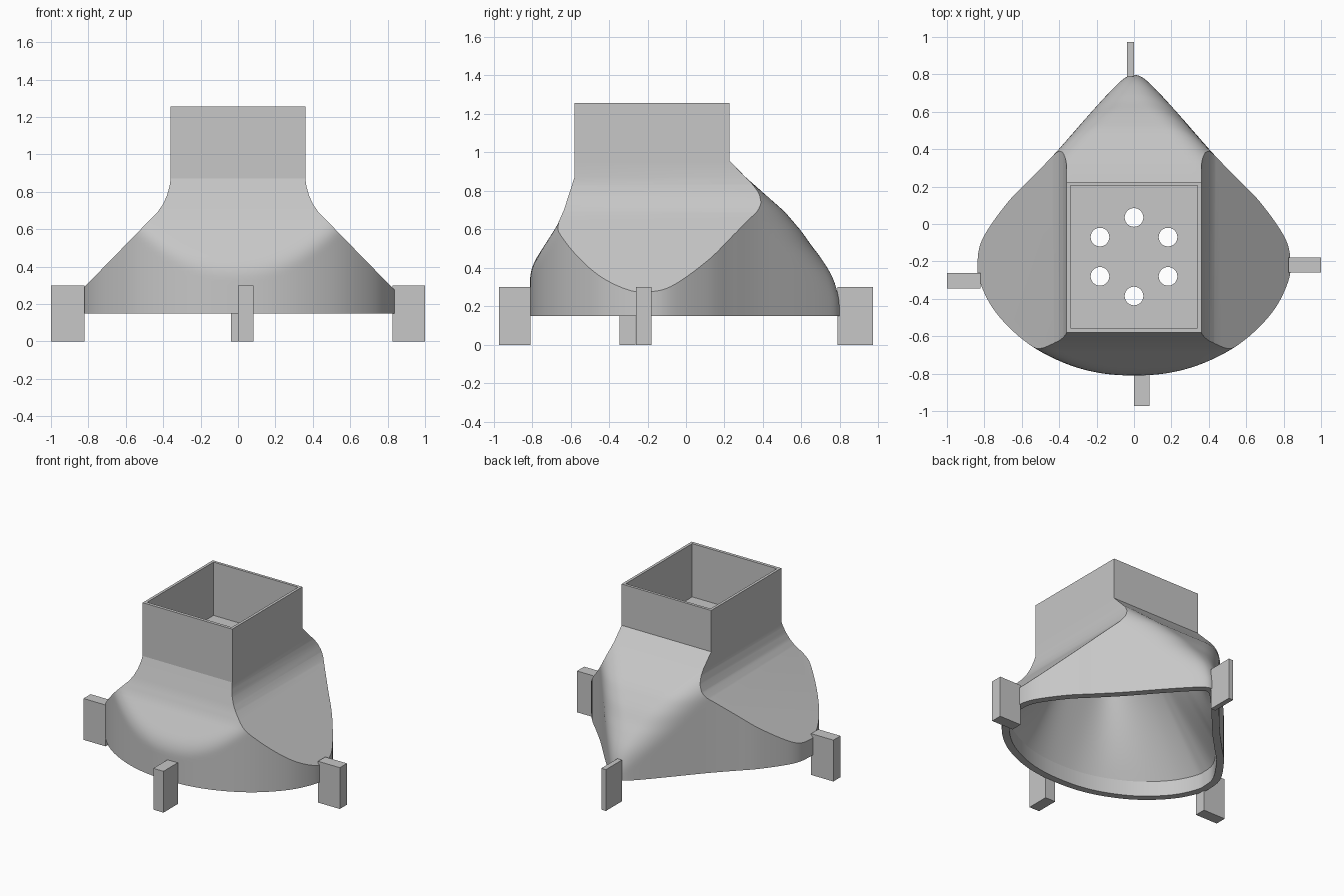
import bpy, bmesh, math
from mathutils import Vector

if "Cube" in bpy.data.objects:
    bpy.data.objects.remove(bpy.data.objects["Cube"], do_unlink=True)

# One flat grey material
tone = (0.57, 0.57, 0.57, 1)
grey = bpy.data.materials.new("plain_grey")
grey.use_nodes = True
grey.diffuse_color = tone
grey.node_tree.nodes["Principled BSDF"].inputs["Base Color"].default_value = tone


def loft(name, rings):
    """Skin a list of closed 3D rings with equal point counts and cap both ends."""
    bm = bmesh.new()
    rows = [[bm.verts.new(p) for p in ring] for ring in rings]
    bm.faces.new(rows[0])
    bm.faces.new(rows[-1])
    n = len(rows[0])
    for low, high in zip(rows, rows[1:]):
        for i in range(n):
            j = (i + 1) % n
            bm.faces.new((low[i], low[j], high[j], high[i]))
    bmesh.ops.recalc_face_normals(bm, faces=bm.faces)
    mesh = bpy.data.meshes.new(name)
    bm.to_mesh(mesh)
    bm.free()
    mesh.materials.append(grey)
    ob = bpy.data.objects.new(name, mesh)
    bpy.context.collection.objects.link(ob)
    return ob


def level(pts, z):
    return [(x, y, z) for x, y in pts]


def box(name, x0, x1, y0, y1, z0, z1):
    base = [(x0, y0), (x1, y0), (x1, y1), (x0, y1)]
    return loft(name, [level(base, z0), level(base, z1)])


def activate(ob):
    bpy.ops.object.select_all(action="DESELECT")
    ob.select_set(True)
    bpy.context.view_layer.objects.active = ob


def combine(ob, tool, operation):
    """Apply a boolean and discard the tool object."""
    mod = ob.modifiers.new("cut", "BOOLEAN")
    mod.operation = operation
    mod.solver = "EXACT"
    mod.object = tool
    activate(ob)
    bpy.ops.object.modifier_apply(modifier=mod.name)
    bpy.data.objects.remove(tool, do_unlink=True)


def inset(pts, t):
    """Mitred inward offset of a counter-clockwise polygon, without overlaps."""
    p = [Vector(q) for q in pts]
    out = []
    for i, q in enumerate(p):
        d1 = (q - p[i - 1]).normalized()
        d2 = (p[(i + 1) % len(p)] - q).normalized()
        n1, n2 = Vector((-d1.y, d1.x)), Vector((-d2.y, d2.x))
        out.append(tuple(q + (n1 + n2) * t / (1 + n1.dot(n2))))
    return [q for q in out if min(math.dist(q, r) for r in pts) > t * 0.95]


def smooth_path(ctrl, steps):
    """Closed Catmull-Rom curve through the control points."""
    out, n = [], len(ctrl)
    for i in range(n):
        a, b, c, d = (Vector(ctrl[(i + k) % n]) for k in (-1, 0, 1, 2))
        for k in range(steps):
            t = k / steps
            out.append(tuple(0.5 * (2 * b + (c - a) * t + (2 * a - 5 * b + 4 * c - d) * t * t
                                    + (3 * b - a - 3 * c + d) * t ** 3)))
    return out


def mirrored(half):
    """Add the -x copy of a half outline, skipping points on the axis."""
    return half + [(-x, y) for x, y in reversed(half) if x > 0]


def reach(profile, z):
    """Depth of a (height, depth) profile at height z."""
    for (z0, y0), (z1, y1) in zip(profile, profile[1:]):
        if z <= z1:
            return y0 + (y1 - y0) * (z - z0) / (z1 - z0)
    return profile[-1][1]


def soft_min(a, b, k):
    h = max(k - abs(a - b), 0) / k
    return min(a, b) - h * h * k / 4


# Teardrop plan, from the front centre round to the back tip
plan = smooth_path(mirrored([
    (0, -0.81), (0.18, -0.797), (0.35, -0.752), (0.52, -0.67), (0.65, -0.57), (0.755, -0.45),
    (0.82, -0.32), (0.837, -0.22), (0.81, -0.08), (0.68, 0.11), (0.55, 0.245), (0.42, 0.38),
    (0.24, 0.585), (0.12, 0.716), (0.05, 0.78), (0, 0.797)]), 8)
# How far the hood reaches forward and back at each height
forward = [(0.15, 0.97), (0.4, 0.81), (0.62, 0.67), (0.7, 0.635), (0.8, 0.602), (0.87, 0.58), (1.3, 0.58)]
backward = [(0.15, 1.0), (0.26, 0.88), (0.34, 0.81), (0.425, 0.73), (0.51, 0.656),
            (0.59, 0.6), (0.69, 0.515), (0.88, 0.3), (0.957, 0.225), (1.3, 0.225)]
# Front profile: straight collar flaring to sloped flanks
front = mirrored([
    (0.98, 0), (0.98, 0.127), (0.835, 0.277), (0.43, 0.692), (0.4, 0.735),
    (0.38, 0.78), (0.366, 0.83), (0.36, 0.87), (0.36, 1.4)])

# Hood: plan sections trimmed with a rounded edge by the front and back slopes
heights = sorted({0.15 + 0.025 * i for i in range(29)} | {0.87, 0.957, 1.257})
rings = []
for z in heights:
    f, b = reach(forward, z), reach(backward, z)
    rings.append([(x, soft_min(y, b, 0.15) if y > 0 else -soft_min(-y, f, 0.04), z) for x, y in plan])
body = loft("hood_body", rings)
combine(body, loft("flank_cutter", [[(x, y, z) for x, z in front] for y in (-1.3, 1.3)]), "INTERSECT")

# Hollow inside: upright rim band, then a smooth dome closing to a soft square
rim = inset(plan, 0.05)
crown = []
for x, y in rim:
    a = math.atan2(y + 0.13, x)
    c, s = math.cos(a), math.sin(a)
    r = (abs(c / 0.29) ** 4 + abs(s / 0.42) ** 4) ** -0.25
    crown.append((r * c, r * s - 0.11))
dome = [level(rim, 0)]
for i in range(13):
    t = i / 12
    dome.append([(x + (u - x) * t, y + (v - y) * t, 0.26 + 0.54 * t)
                 for (x, y), (u, v) in zip(rim, crown)])
combine(body, loft("dome_cutter", dome), "DIFFERENCE")

# Square collar recess with a ring of holes in its floor
recess = box("collar_cutter", -0.34, 0.34, -0.557, 0.205, 0.87, 1.5)
for i in range(6):
    a = math.pi / 2 + i * math.tau / 6
    cx, cy = 0.21 * math.cos(a), -0.175 + 0.21 * math.sin(a)
    ring = [(cx + 0.05 * math.cos(k * math.tau / 28), cy + 0.05 * math.sin(k * math.tau / 28))
            for k in range(28)]
    combine(recess, loft("hole_cutter", [level(ring, 0.7), level(ring, 1.0)]), "UNION")
combine(body, recess, "DIFFERENCE")

activate(body)
bpy.ops.object.shade_smooth_by_angle(angle=math.radians(16))

# Mounting tabs around the rim
box("right_tab", -1.0, -0.822, -0.345, -0.263, 0, 0.3)
box("left_tab", 0.825, 1.0, -0.26, -0.178, 0, 0.3)
box("front_tab", 0, 0.082, -0.972, -0.807, 0, 0.3)
box("back_tab", -0.037, 0, 0.788, 0.972, 0, 0.3)
